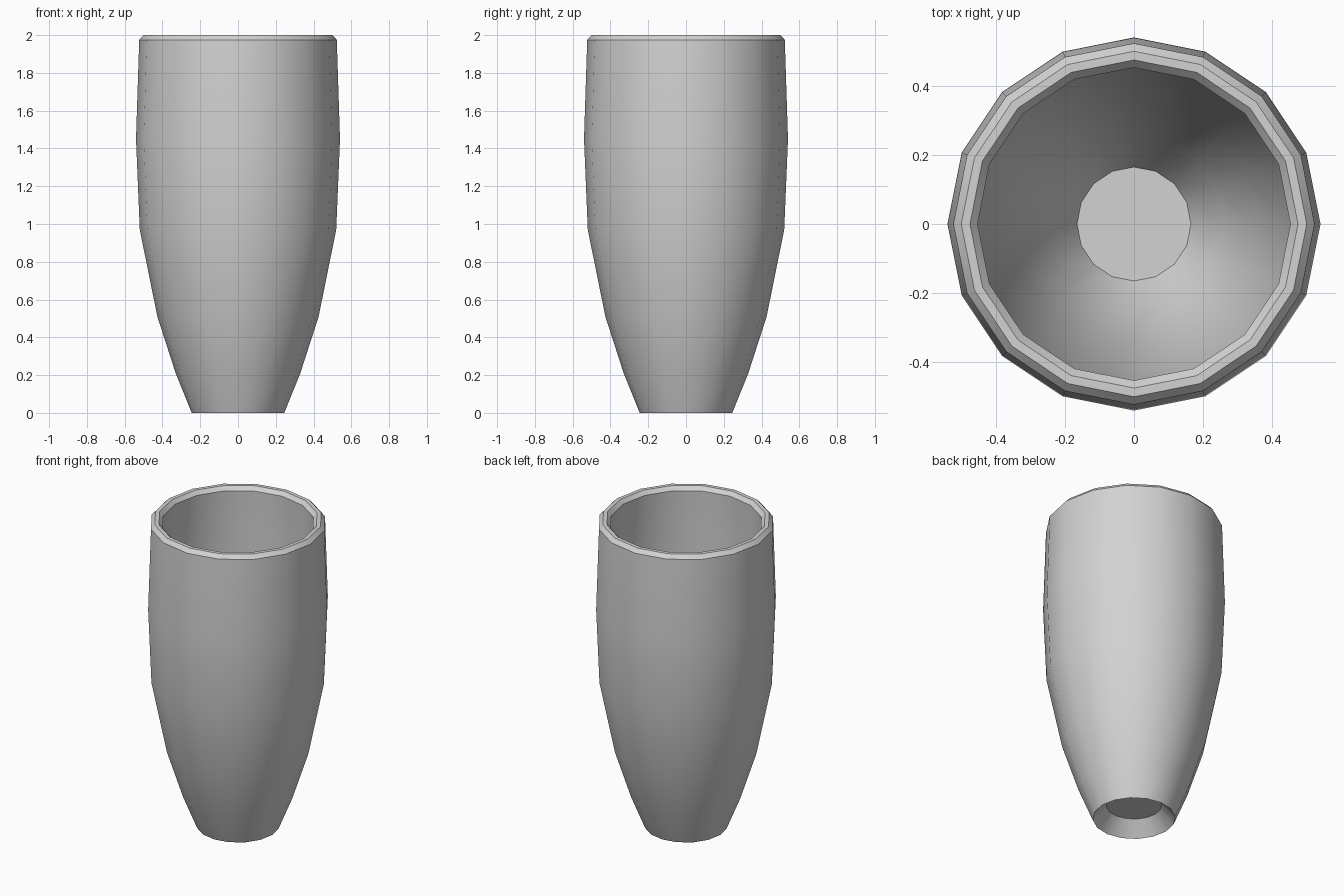
import bpy, bmesh, math

cube = bpy.data.objects.get("Cube")
if cube:
    bpy.data.objects.remove(cube, do_unlink=True)

SIDES = 16

# Closed wall section as (radius, height): foot, outer wall, rim, inner wall
PROFILE = [
    (0.165, 0.09), (0.245, 0.0),
    (0.33, 0.21), (0.427, 0.51), (0.52, 0.97), (0.54, 1.45), (0.523, 1.975),
    (0.50, 2.0), (0.475, 2.0),
    (0.453, 1.975), (0.47, 1.45), (0.45, 0.98), (0.357, 0.54), (0.262, 0.25),
]

clay = bpy.data.materials.new("plain grey")
clay.use_nodes = True
grey = (0.65, 0.65, 0.65, 1.0)
clay.diffuse_color = grey
clay.node_tree.nodes["Principled BSDF"].inputs["Base Color"].default_value = grey

# Lathe the section around the z axis
bm = bmesh.new()
rings = []
for r, z in PROFILE:
    angles = [2 * math.pi * i / SIDES for i in range(SIDES)]
    rings.append([bm.verts.new((r * math.cos(a), r * math.sin(a), z)) for a in angles])
for k, low in enumerate(rings):
    high = rings[(k + 1) % len(rings)]
    for i in range(SIDES):
        j = (i + 1) % SIDES
        bm.faces.new((low[i], low[j], high[j], high[i]))

# Inner floor, facing up
bm.faces.new(rings[0])

mesh = bpy.data.meshes.new("vase")
bm.to_mesh(mesh)
bm.free()
mesh.materials.append(clay)
vase = bpy.data.objects.new("vase", mesh)
bpy.context.collection.objects.link(vase)

# Smooth walls with crisp rim and foot edges
bpy.ops.object.select_all(action='DESELECT')
vase.select_set(True)
bpy.context.view_layer.objects.active = vase
bpy.ops.object.shade_smooth_by_angle(angle=math.radians(30))
